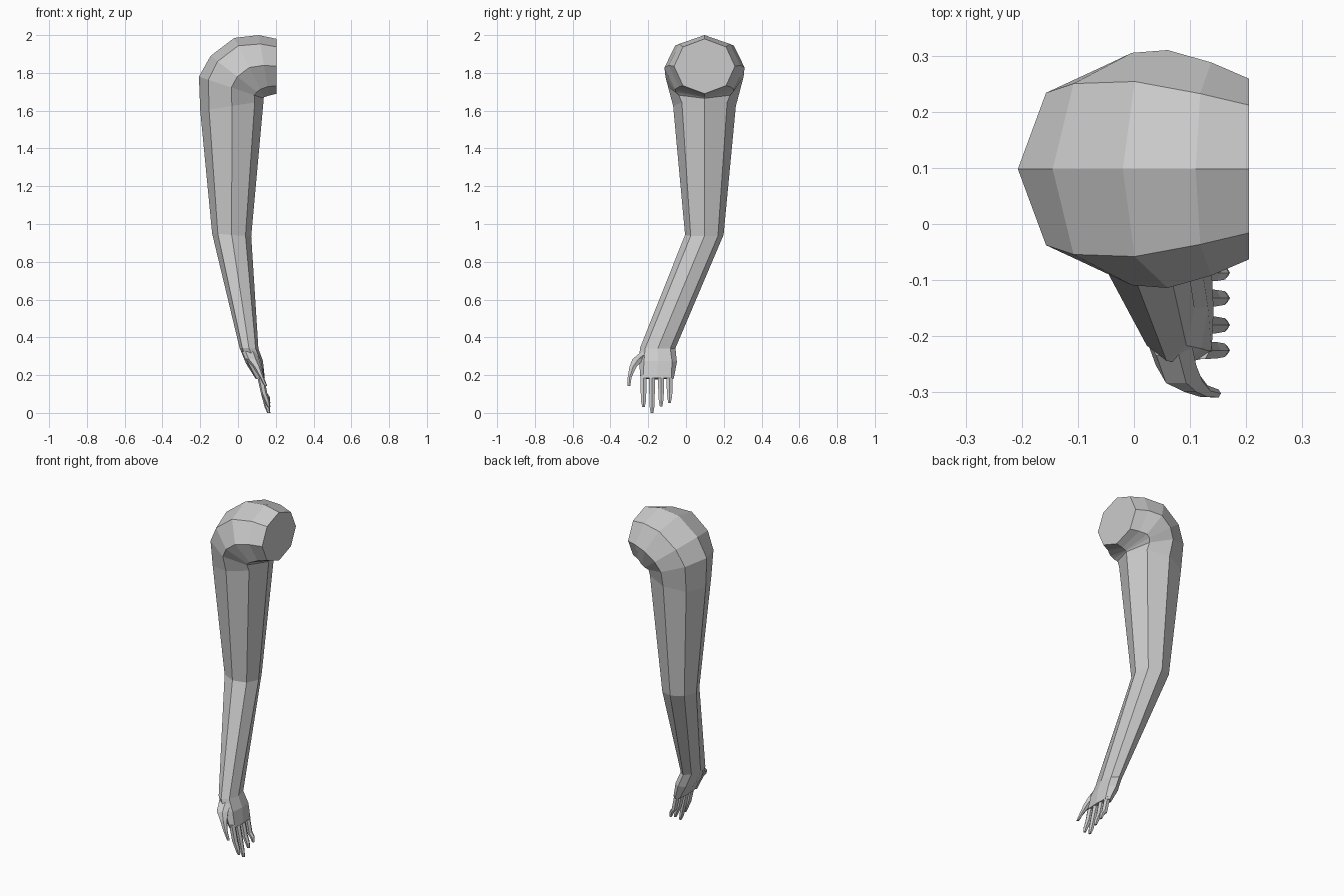
import bpy, bmesh, math
from mathutils import Vector

if "Cube" in bpy.data.objects:
    bpy.data.objects.remove(bpy.data.objects["Cube"])

grey = bpy.data.materials.new("light_grey")
grey.diffuse_color = (0.6, 0.6, 0.6, 1)
grey.use_nodes = True
grey.node_tree.nodes["Principled BSDF"].inputs["Base Color"].default_value = grey.diffuse_color


def loft(name, rings):
    """Skin a list of equal-sized rings of points and cap both ends, flat shaded."""
    bm = bmesh.new()
    loops = [[bm.verts.new(p) for p in r] for r in rings]
    n = len(loops[0])
    for a, b in zip(loops, loops[1:]):
        for i in range(n):
            j = (i + 1) % n
            bm.faces.new((a[i], a[j], b[j], b[i]))
    bm.faces.new(loops[0])
    bm.faces.new(loops[-1])
    bmesh.ops.recalc_face_normals(bm, faces=bm.faces)
    me = bpy.data.meshes.new(name)
    bm.to_mesh(me)
    bm.free()
    me.materials.append(grey)
    ob = bpy.data.objects.new(name, me)
    bpy.context.collection.objects.link(ob)


def section(outer, inner, yc, w, square=0.0):
    """Octagon spanning outer to inner (x, z), with half width w along y."""
    o, i = Vector((outer[0], yc, outer[1])), Vector((inner[0], yc, inner[1]))
    mid, half = (o + i) / 2, (o - i) / 2
    pts = []
    for k in range(8):
        a = k * math.pi / 4
        s = 1 + square * (k % 2)
        pts.append(mid + half * math.cos(a) * s + Vector((0, w * math.sin(a) * s, 0)))
    return pts


def tube(name, path, sides=6):
    """Tapered finger along points (x, y, z, radius), cut by level rings."""
    loft(name, [[(x + r * math.cos(k * math.tau / sides),
                  y + r * math.sin(k * math.tau / sides), z)
                 for k in range(sides)] for x, y, z, r in path])


# Shoulder, upper arm and forearm: sections turn about the armpit, then go down
wrist = section((0.008, 0.345), (0.108, 0.34), -0.15, 0.094)
loft("arm", [
    section((0.205, 1.98), (0.205, 1.69), 0.098, 0.161),
    section((0.11, 2.0), (0.165, 1.68), 0.098, 0.19),
    section((-0.02, 1.985), (0.14, 1.672), 0.098, 0.212, 0.04),
    section((-0.145, 1.89), (0.137, 1.67), 0.098, 0.207, 0.04),
    section((-0.207, 1.78), (0.136, 1.665), 0.098, 0.192),
    section((-0.2, 1.6), (0.135, 1.65), 0.098, 0.166, 0.02),
    section((-0.137, 0.95), (0.07, 0.935), 0.097, 0.102),
    wrist,
])

# Palm widens past the wrist and thins toward the knuckles
loft("palm", [
    wrist,
    section((0.042, 0.262), (0.132, 0.275), -0.148, 0.1, 0.05),
    section((0.095, 0.178), (0.142, 0.185), -0.153, 0.088, 0.2),
])

# Four fingers
for name, y, tip in (("index_finger", -0.225, 0.03), ("middle_finger", -0.18, 0.0),
                     ("ring_finger", -0.132, 0.035), ("little_finger", -0.087, 0.053)):
    tube(name, [(0.118, y, 0.2, 0.018), (0.138, y, 0.105, 0.017),
                (0.155, y, tip + 0.03, 0.014), (0.163, y, tip, 0.008)])

# Thumb
tube("thumb", [(0.06, -0.2, 0.325, 0.04), (0.075, -0.252, 0.285, 0.036),
               (0.1, -0.28, 0.245, 0.022), (0.125, -0.298, 0.19, 0.012),
               (0.147, -0.302, 0.142, 0.008)])
